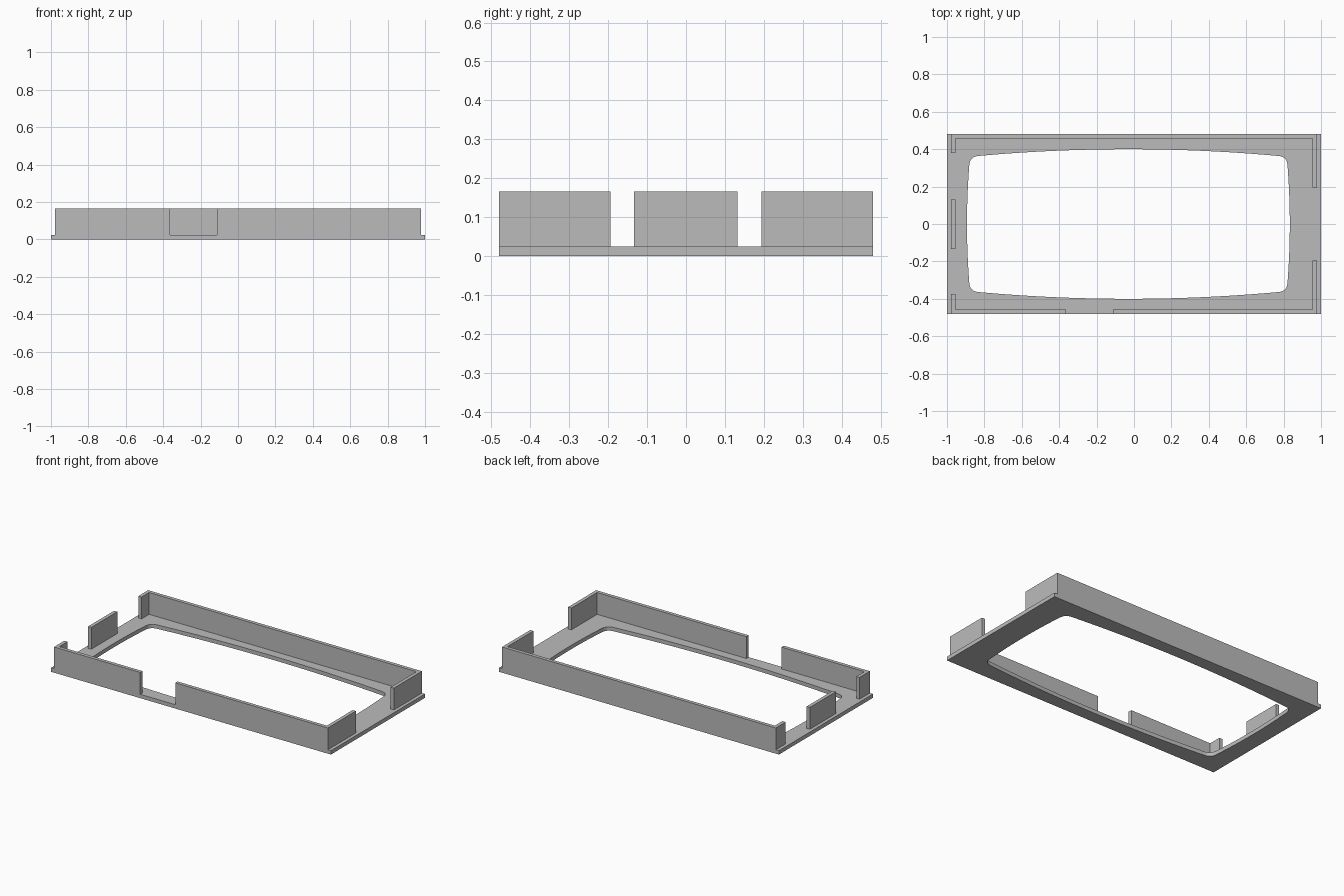
import bpy, bmesh, math

if "Cube" in bpy.data.objects:
    bpy.data.objects.remove(bpy.data.objects["Cube"], do_unlink=True)

# Main sizes
HALF_X, HALF_Y = 1.0, 0.48
PLATE_TOP, WALL_TOP = 0.025, 0.166
WALL_X, THICK = 0.978, 0.023
IN_X, IN_Y = WALL_X - THICK, HALF_Y - THICK

grey = bpy.data.materials.new("plain_grey")
grey.use_nodes = True
colour = (0.5, 0.5, 0.5, 1)
grey.diffuse_color = colour
grey.node_tree.nodes["Principled BSDF"].inputs["Base Color"].default_value = colour


def extrude_outline(name, loops, bottom, top):
    """Fill closed outlines (later ones are holes) and extrude them upwards."""
    bm = bmesh.new()
    edges = []
    for loop in loops:
        verts = [bm.verts.new((x, y, bottom)) for x, y in loop]
        edges += [bm.edges.new((v, verts[i - 1])) for i, v in enumerate(verts)]
    bmesh.ops.triangle_fill(bm, edges=edges, use_beauty=True, use_dissolve=False)
    result = bmesh.ops.extrude_face_region(bm, geom=bm.faces[:], use_keep_orig=True)
    moved = [g for g in result["geom"] if isinstance(g, bmesh.types.BMVert)]
    bmesh.ops.translate(bm, verts=moved, vec=(0, 0, top - bottom))
    bmesh.ops.recalc_face_normals(bm, faces=bm.faces[:])
    mesh = bpy.data.meshes.new(name)
    bm.to_mesh(mesh)
    bm.free()
    mesh.materials.append(grey)
    obj = bpy.data.objects.new(name, mesh)
    bpy.context.collection.objects.link(obj)
    return obj


def rectangle(x0, x1, y0, y1):
    return [(x0, y0), (x1, y0), (x1, y1), (x0, y1)]


def window_outline(centre_x):
    """Rounded window with four gently bowed sides."""
    def side(y):
        return 0.863 - 0.012 * (y / 0.31) ** 2

    def rim(x):
        return 0.40 - 0.036 * (x / 0.80) ** 2

    quarter = [(side(0.31 * i / 8), 0.31 * i / 8) for i in range(9)]
    start, control, end = quarter[-1], (0.849, 0.361), (0.80, rim(0.80))
    for i in range(1, 10):
        t = i / 10
        quarter.append(tuple((1 - t) ** 2 * a + 2 * t * (1 - t) * b + t * t * c
                             for a, b, c in zip(start, control, end)))
    quarter += [(0.80 * (1 - i / 16), rim(0.80 * (1 - i / 16))) for i in range(17)]
    half = quarter + [(-x, y) for x, y in reversed(quarter[:-1])]
    full = half + [(x, -y) for x, y in reversed(half[1:-1])]
    return [(x + centre_x, y) for x, y in full]


# Base plate with the off-centre window
frame = extrude_outline(
    "base_frame",
    [rectangle(-HALF_X, HALF_X, -HALF_Y, HALF_Y), window_outline(-0.03)],
    0, PLATE_TOP)
bpy.context.view_layer.objects.active = frame
frame.select_set(True)
bpy.ops.object.shade_smooth_by_angle(angle=math.radians(30))


def corner_wall(name, sign, inner_end, return_y):
    """Front wall piece with a return running back along one side."""
    points = [(inner_end, -HALF_Y), (sign * WALL_X, -HALF_Y),
              (sign * WALL_X, return_y), (sign * IN_X, return_y),
              (sign * IN_X, -IN_Y), (inner_end, -IN_Y)]
    extrude_outline(name, [points], PLATE_TOP, WALL_TOP)


# Front walls either side of the notch
corner_wall("front_right_wall", -1, -0.363, -0.375)
corner_wall("front_left_wall", 1, -0.112, -0.194)

# Back wall with a short and a long return
back = [(-WALL_X, HALF_Y), (-WALL_X, 0.38), (-IN_X, 0.38), (-IN_X, IN_Y),
        (IN_X, IN_Y), (IN_X, 0.194), (WALL_X, 0.194), (WALL_X, HALF_Y)]
extrude_outline("back_wall", [back], PLATE_TOP, WALL_TOP)

# Free-standing tab in the middle of the right side
extrude_outline("right_side_tab", [rectangle(-WALL_X, -IN_X, -0.133, 0.132)],
                PLATE_TOP, WALL_TOP)
